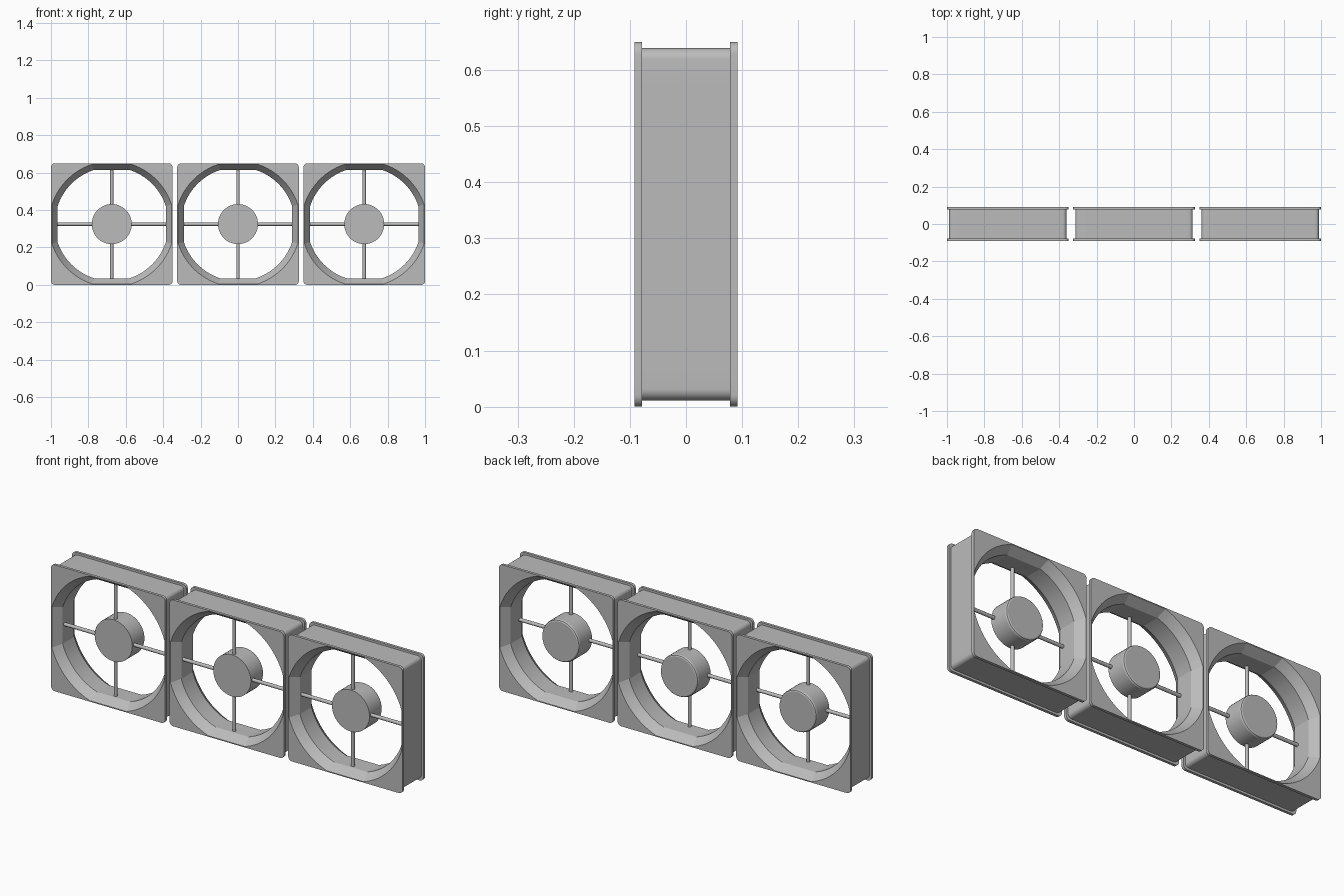
import bpy, bmesh, math
from mathutils import Matrix, Vector

cube = bpy.data.objects.get("Cube")
if cube:
    bpy.data.objects.remove(cube, do_unlink=True)

grey = bpy.data.materials.new("mid_grey")
grey.use_nodes = True
colour = (0.5, 0.5, 0.5, 1)
grey.diffuse_color = colour
grey.node_tree.nodes["Principled BSDF"].inputs["Base Color"].default_value = colour

PITCH, HALF, DEPTH = 0.675, 0.325, 0.092


def finish(bm, name, centre):
    bmesh.ops.recalc_face_normals(bm, faces=bm.faces)
    mesh = bpy.data.meshes.new(name)
    bm.to_mesh(mesh)
    bm.free()
    mesh.materials.append(grey)
    obj = bpy.data.objects.new(name, mesh)
    bpy.context.collection.objects.link(obj)
    obj.location = centre
    bpy.ops.object.select_all(action='DESELECT')
    obj.select_set(True)
    bpy.context.view_layer.objects.active = obj
    bpy.ops.object.shade_smooth_by_angle(angle=math.radians(15))


def fold(t):
    """Reduce an angle to the first eighth of a turn."""
    t %= math.pi / 2
    return min(t, math.pi / 2 - t)


def rounded_square(h):
    corner = h * 0.065
    c = h - corner

    def radius(t):
        t = fold(t)
        if h * math.tan(t) <= c:
            return h / math.cos(t)
        b = c * (math.cos(t) + math.sin(t))
        return b + math.sqrt(b * b - 2 * c * c + corner * corner)
    return radius


def clipped_circle(flat):
    return lambda t: min(flat * 1.0517, flat / math.cos(fold(t)))


# Angles shared by every ring, closer together round the corners
kink = math.acos(1 / 1.0517)
tangent = math.atan(1 - 0.065)
eighth = [kink * i / 4 for i in range(4)]
eighth += [kink + (tangent - kink) * i / 6 for i in range(6)]
eighth += [tangent + (math.pi / 4 - tangent) * i / 4 for i in range(5)]
quarter = eighth + [math.pi / 2 - t for t in reversed(eighth[1:-1])]
angles = [t + q * math.pi / 2 for q in range(4) for t in quarter]


def make_frame(name, centre):
    # Section: flanges, recessed body, then flared and straight bore
    flange, body = rounded_square(HALF), rounded_square(0.314)
    mouth, throat = clipped_circle(0.32), clipped_circle(0.29)
    section = [(flange, -DEPTH), (flange, -0.078), (body, -0.078), (body, 0.078),
               (flange, 0.078), (flange, DEPTH), (mouth, DEPTH),
               (throat, 0.047), (throat, -0.047), (mouth, -DEPTH)]
    bm = bmesh.new()
    rings = [[bm.verts.new((f(t) * math.cos(t), y, f(t) * math.sin(t))) for t in angles]
             for f, y in section]
    n = len(angles)
    for k, ring in enumerate(rings):
        following = rings[(k + 1) % len(rings)]
        for i in range(n):
            j = (i + 1) % n
            bm.faces.new((ring[i], ring[j], following[j], following[i]))
    finish(bm, name, centre)


def make_hub(name, centre):
    bm = bmesh.new()
    rings = []
    for r, y in [(0.107, -0.048), (0.107, 0.048), (0.104, 0.055), (0.099, 0.058)]:
        rings.append([bm.verts.new((r * math.cos(a), y, r * math.sin(a)))
                      for a in (i * math.tau / 48 for i in range(48))])
    for a, b in zip(rings, rings[1:]):
        for i in range(48):
            j = (i + 1) % 48
            bm.faces.new((a[i], a[j], b[j], b[i]))
    bm.faces.new(rings[0])
    bm.faces.new(rings[-1])
    finish(bm, name, centre)


def make_struts(name, centre):
    bm = bmesh.new()
    for q in range(4):
        turn = Matrix.Rotation(q * math.pi / 2, 4, 'Y')
        place = Matrix.Translation(Vector((0, -0.03, 0.195)))
        bmesh.ops.create_cone(bm, cap_ends=True, segments=24, radius1=0.009,
                              radius2=0.009, depth=0.2, matrix=turn @ place)
    finish(bm, name, centre)


# Three identical fans side by side
for label, x in (("right", -PITCH), ("middle", 0), ("left", PITCH)):
    spot = (x, 0, HALF)
    make_frame(label + "_fan_frame", spot)
    make_hub(label + "_fan_hub", spot)
    make_struts(label + "_fan_struts", spot)
